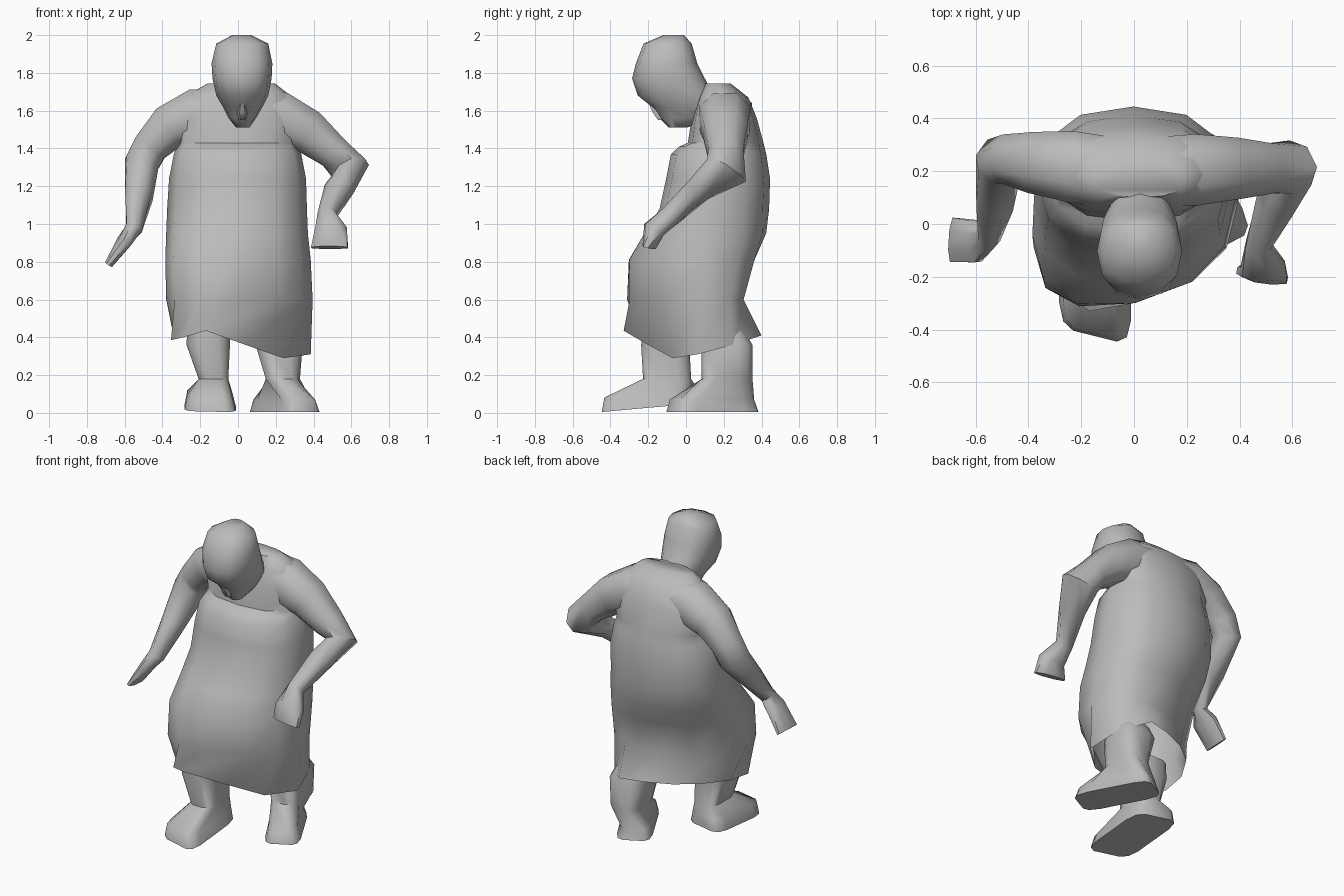
import bpy, bmesh, math
from mathutils import Vector

old = bpy.data.objects.get("Cube")
if old:
    bpy.data.objects.remove(old, do_unlink=True)

grey = bpy.data.materials.new("plain grey")
grey.use_nodes = True
COLOUR = (0.5, 0.5, 0.5, 1)
grey.diffuse_color = COLOUR
grey.node_tree.nodes["Principled BSDF"].inputs["Base Color"].default_value = COLOUR


def loft(name, rings, open_start=False, angle=55):
    """Skin a list of equal-length point rings and cap the ends."""
    bm = bmesh.new()
    loops = [[bm.verts.new(p) for p in ring] for ring in rings]
    n = len(loops[0])
    for a, b in zip(loops, loops[1:]):
        for i in range(n):
            j = (i + 1) % n
            bm.faces.new((a[i], a[j], b[j], b[i]))
    if not open_start:
        bm.faces.new(loops[0])
    bm.faces.new(loops[-1])
    bmesh.ops.recalc_face_normals(bm, faces=bm.faces)
    mesh = bpy.data.meshes.new(name)
    bm.to_mesh(mesh)
    bm.free()
    mesh.materials.append(grey)
    obj = bpy.data.objects.new(name, mesh)
    bpy.context.collection.objects.link(obj)
    bpy.ops.object.select_all(action='DESELECT')
    obj.select_set(True)
    bpy.context.view_layer.objects.active = obj
    bpy.ops.object.shade_smooth_by_angle(angle=math.radians(angle))


def unit_ring(n, power, phase):
    """Rounded-square outline of n points."""
    for i in range(n):
        t = 2 * math.pi * (i + phase) / n
        c, s = math.cos(t), math.sin(t)
        yield (math.copysign(abs(c) ** power, c), math.copysign(abs(s) ** power, s))


def level(z, x0, x1, y0, y1, skew=0, tilt=0, turn=0, n=12, power=0.85, phase=0):
    """Horizontal section given by its limits, optionally turned, skewed or tilted."""
    pts = []
    c, s = math.cos(math.radians(turn)), math.sin(math.radians(turn))
    for u, v in unit_ring(n, power, phase):
        u, v = u * (x1 - x0) / 2, v * (y1 - y0) / 2
        x = (x0 + x1) / 2 + u * c - v * s
        y = (y0 + y1) / 2 + u * s + v * c + skew * x
        pts.append(Vector((x, y, z + tilt * y)))
    return pts


def limb(name, stations, n=8):
    """Tube through (centre, half width, half thickness) stations."""
    centres = [Vector(s[0]) for s in stations]
    rings, last = [], len(stations) - 1
    for k, (_, w, h) in enumerate(stations):
        c = centres[k]
        before = (c - centres[max(k - 1, 0)]).normalized()
        after = (centres[min(k + 1, last)] - c).normalized()
        t = (before + after).normalized()
        side = t.cross(Vector((0, 0, 1))).normalized()
        up = side.cross(t)
        pts = [c + side * u * w + up * v * h for u, v in unit_ring(n, 0.9, 0.5)]
        if rings:
            # Align with the previous section so the skin does not twist
            prev, move = rings[-1], c - centres[k - 1]
            pts = min((pts[i:] + pts[:i] for i in range(n)),
                      key=lambda r: sum((p - q - move).length for p, q in zip(r, prev)))
        rings.append(pts)
    loft(name, rings)


# Long dress: uneven open hem, then sections up to the collar
hem = [Vector(p) for p in (
    (.385, .06, .31), (.34, .25, .36), (.20, .40, .41), (.05, .36, .41),
    (-.11, .29, .41), (-.25, .18, .41), (-.34, .03, .40), (-.355, -.13, .385),
    (-.29, -.25, .40), (-.17, -.33, .435), (.04, -.20, .36), (.24, -.07, .29))]
loft("dress", [hem] + [level(*r) for r in (
    (0.60, -.38, .395, -.30, .29, .22),
    (0.81, -.385, .385, -.30, .36, .19),
    (0.95, -.38, .37, -.22, .425, .08),
    (1.08, -.375, .365, -.14, .44),
    (1.24, -.365, .36, -.105, .445),
    (1.37, -.34, .335, -.08, .425),
    (1.41, -.32, .315, -.035, .415),
    (1.43, -.32, .315, .01, .41),
    (1.56, -.34, .34, .03, .375),
    (1.67, -.29, .29, .06, .33),
    (1.745, -.16, .195, .10, .235))], open_start=True)

# Bowed head, chin tucked down in front of the chest
loft("head", [level(*r) for r in (
    (2.0, -.03, .07, -.12, -.01),
    (1.955, -.115, .16, -.225, .03),
    (1.85, -.14, .182, -.265, .06),
    (1.77, -.135, .178, -.285, .10),
    (1.68, -.115, .16, -.255, .15),
    (1.62, -.08, .13, -.18, .18),
    (1.56, -.05, .095, -.14, .16),
    (1.51, -.01, .06, -.09, 0))])

# Small nose pointing down
loft("nose", [level(*r, n=6) for r in (
    (1.64, .01, .035, -.20, -.16),
    (1.59, -.005, .05, -.18, -.12),
    (1.55, .005, .04, -.15, -.10))])

# Arm bent to rest the hand by the hip
limb("left_arm", (
    ((.10, .20, 1.58), .14, .14),
    ((.22, .205, 1.56), .145, .15),
    ((.37, .21, 1.49), .125, .125),
    ((.51, .21, 1.375), .10, .095),
    ((.595, .215, 1.285), .095, .12),
    ((.535, .07, 1.185), .08, .07),
    ((.47, -.08, 1.045), .05, .06),
    ((.49, -.17, .97), .09, .06),
    ((.485, -.195, .875), .105, .03)))

# Arm hanging away from the body
limb("right_arm", (
    ((-.10, .20, 1.58), .14, .14),
    ((-.22, .215, 1.575), .145, .15),
    ((-.36, .23, 1.515), .125, .125),
    ((-.465, .245, 1.405), .10, .10),
    ((-.51, .24, 1.32), .09, .10),
    ((-.525, .08, 1.14), .075, .07),
    ((-.55, -.05, .98), .045, .05),
    ((-.60, -.065, .91), .085, .04),
    ((-.685, -.06, .785), .09, .022)))

# Legs running into heavy, square-toed feet, the left one turned out
foot = dict(power=.38, phase=.5)
loft("left_leg", [level(*r, power=.65, phase=.5) for r in (
    (.45, .10, .30, .10, .30),
    (.36, .09, .345, .08, .355),
    (.18, .145, .33, .08, .355))] + [
    level(*r, turn=28, **foot) for r in (
        (.07, .155, .335, -.09, .365),
        (.005, .14, .355, -.105, .385))])
loft("right_leg", [level(*r, power=.6, phase=.5) for r in (
    (.47, -.27, -.04, -.23, .02),
    (.36, -.275, -.04, -.24, .02),
    (.18, -.21, -.05, -.23, .03))] + [
    level(*r, skew=-.25, tilt=.09, **foot) for r in (
        (.12, -.27, -.03, -.455, .01),
        (.045, -.285, -.01, -.465, .01))])
